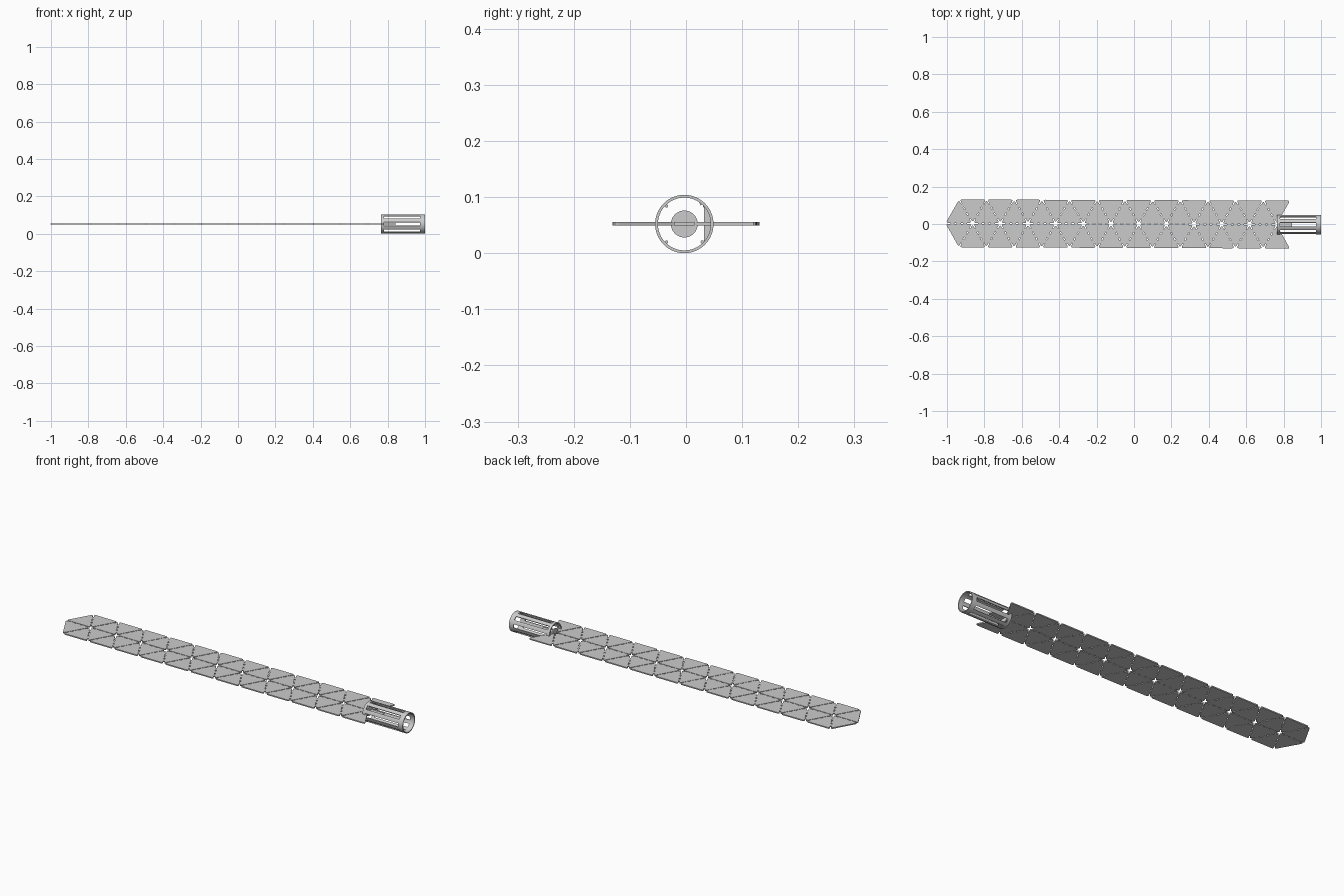
import bpy, bmesh, math
from mathutils import Vector, Matrix

if "Cube" in bpy.data.objects:
    bpy.data.objects.remove(bpy.data.objects["Cube"])

S, H = 0.148, 0.131          # tile side and strip half width
X0, N = -0.863, 12           # first centre-line node and node count
GAP, CUT = 0.003, 0.012      # tile inset and corner rounding
ZC = 0.0525
TILT = Matrix.Rotation(-0.0035, 4, 'Z')   # the strip drifts slightly sideways
AXIS_Y, AXIS_Z, R = -0.003, 0.052, 0.052


def finish(bm, name):
    bmesh.ops.recalc_face_normals(bm, faces=bm.faces)
    me = bpy.data.meshes.new(name)
    bm.to_mesh(me)
    bm.free()
    ob = bpy.data.objects.new(name, me)
    bpy.context.collection.objects.link(ob)
    return ob


def prism(bm, pts, z0, z1):
    lo = [bm.verts.new(TILT @ Vector((p[0], p[1], z0))) for p in pts]
    hi = [bm.verts.new(TILT @ Vector((p[0], p[1], z1))) for p in pts]
    bm.faces.new(lo[::-1])
    bm.faces.new(hi)
    n = len(pts)
    for i in range(n):
        j = (i + 1) % n
        bm.faces.new((lo[i], lo[j], hi[j], hi[i]))


def tile(bm, tri):
    # inset triangle with rounded corners
    tri = [Vector(p) for p in tri]
    c = sum(tri, Vector((0, 0))) / 3
    k = 1 - GAP / (H / 3)
    tri = [c + (p - c) * k for p in tri]
    pts = []
    for i, p in enumerate(tri):
        a = p + (tri[i - 1] - p).normalized() * CUT
        b = p + (tri[(i + 1) % 3] - p).normalized() * CUT
        for t in (0, 0.33, 0.67, 1):
            pts.append(a * (1 - t) ** 2 + p * 2 * t * (1 - t) + b * t * t)
    prism(bm, pts, ZC - 0.003, ZC + 0.003)


def hinge(bm, a, b):
    # three short links bridging the gap between two tiles
    a, b = Vector(a), Vector(b)
    d = (b - a).normalized()
    n = Vector((-d.y, d.x)) * (GAP + 0.001)
    for t in (0.27, 0.5, 0.73):
        m, h = a.lerp(b, t), d * 0.011
        prism(bm, [m - h - n, m + h - n, m + h + n, m - h + n], ZC - 0.0034, ZC + 0.0015)


# triangular tiles and their hinges, both sides of the centre line
tiles, links = bmesh.new(), bmesh.new()
for k in range(N):
    x = X0 + k * S
    hinge(links, (x - S, 0), (x, 0))
    for s in (1, -1):
        left, right = (x - S / 2, s * H), (x + S / 2, s * H)
        tile(tiles, [(x - S, 0), (x, 0), left])
        tile(tiles, [(x, 0), right, left])
        hinge(links, (x, 0), left)
        if k < N - 1:
            hinge(links, (x, 0), right)
# tongue inside the tube
prism(tiles, [(0.768, -0.018), (0.845, -0.018), (0.845, 0.018), (0.768, 0.018)],
      ZC - 0.003, ZC + 0.003)
finish(tiles, "triangle_panels")
finish(links, "panel_hinges")

# slotted tube: grid rolled round the axis, slot faces left out
bm = bmesh.new()
SEG, stations = 64, (0.765, 0.78, 0.974, 1.0)
rings = []
for x in stations:
    rings.append([bm.verts.new((x, AXIS_Y + R * math.cos(a), AXIS_Z + R * math.sin(a)))
                  for a in (2 * math.pi * i / SEG for i in range(SEG))])
for r in range(3):
    for i in range(SEG):
        if r == 1 and (i + 2) % 8 < 4:
            continue
        j = (i + 1) % SEG
        bm.faces.new((rings[r][i], rings[r + 1][i], rings[r + 1][j], rings[r][j]))
tube = finish(bm, "slotted_tube")
# keep normals pointing outward so the wall grows inward
if sum(p.normal.dot(p.center - Vector((p.center.x, AXIS_Y, AXIS_Z))) for p in tube.data.polygons) < 0:
    tube.data.flip_normals()
mod = tube.modifiers.new("wall", 'SOLIDIFY')
mod.thickness, mod.offset = 0.005, -1
bpy.context.view_layer.objects.active = tube
tube.select_set(True)
bpy.ops.object.modifier_apply(modifier="wall")
bpy.ops.object.shade_smooth_by_angle(angle=math.radians(30))

# end plate with centre bore and four bolt holes
cu = bpy.data.curves.new("end_plate", 'CURVE')
cu.dimensions, cu.fill_mode, cu.extrude = '2D', 'BOTH', 0.003
holes = [(0, 0, 0.0475, 64), (0, 0, 0.024, 32)]
holes += [(0.032 * sx, 0.032 * sy, 0.003, 12) for sx in (1, -1) for sy in (1, -1)]
for cx, cy, r, n in holes:
    sp = cu.splines.new('POLY')
    sp.points.add(n - 1)
    for i, p in enumerate(sp.points):
        a = 2 * math.pi * i / n
        p.co = (cx + r * math.cos(a), cy + r * math.sin(a), 0, 1)
    sp.use_cyclic_u = True
plate = bpy.data.objects.new("end_plate", cu)
bpy.context.collection.objects.link(plate)
plate.location = (0.768, AXIS_Y, AXIS_Z)
plate.rotation_euler = (0, math.pi / 2, 0)
bpy.ops.object.select_all(action='DESELECT')
plate.select_set(True)
bpy.context.view_layer.objects.active = plate
bpy.ops.object.convert(target='MESH')
